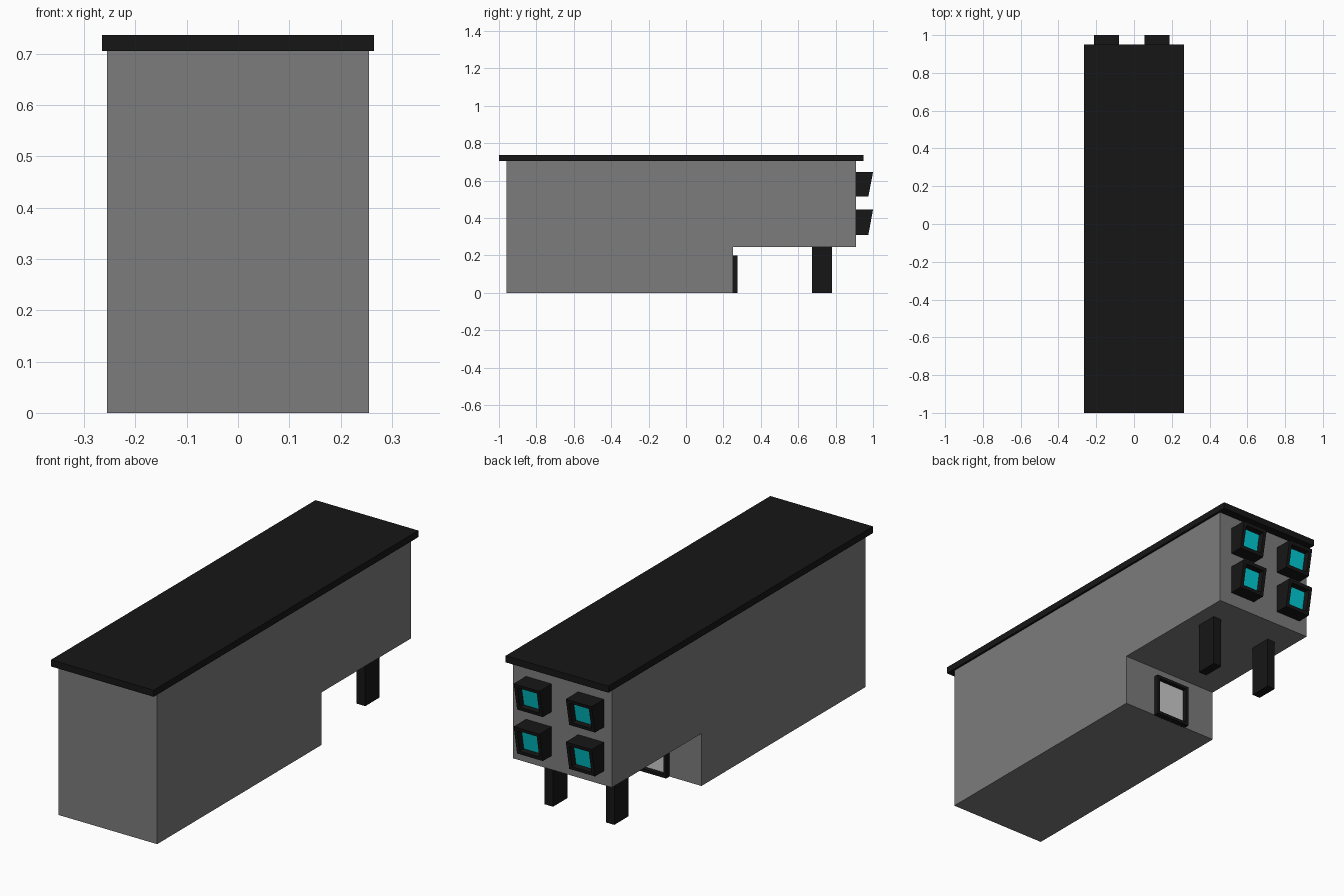
import bpy, bmesh

if "Cube" in bpy.data.objects:
    bpy.data.objects.remove(bpy.data.objects["Cube"])


def material(name, rgb):
    m = bpy.data.materials.new(name)
    m.diffuse_color = (*rgb, 1)
    m.use_nodes = True
    m.node_tree.nodes["Principled BSDF"].inputs["Base Color"].default_value = m.diffuse_color
    return m


WALL = material("wall_grey", (0.2, 0.2, 0.2))
BLACK = material("black_trim", (0.008, 0.008, 0.008))
GLASS = material("cyan_glass", (0.0, 0.6, 0.65))
PANEL = material("door_panel", (0.75, 0.75, 0.75))


def finish(bm, name, *mats):
    bmesh.ops.recalc_face_normals(bm, faces=bm.faces)
    me = bpy.data.meshes.new(name)
    bm.to_mesh(me)
    bm.free()
    for m in mats:
        me.materials.append(m)
    ob = bpy.data.objects.new(name, me)
    bpy.context.collection.objects.link(ob)
    return ob


def prism(x0, x1, profile):
    """Extrude a (y, z) side profile from x0 to x1."""
    bm = bmesh.new()
    face = bm.faces.new([bm.verts.new((x0, y, z)) for y, z in profile])
    ext = bmesh.ops.extrude_face_region(bm, geom=[face])
    verts = [v for v in ext["geom"] if isinstance(v, bmesh.types.BMVert)]
    bmesh.ops.translate(bm, verts=verts, vec=(x1 - x0, 0, 0))
    bmesh.ops.recalc_face_normals(bm, faces=bm.faces)
    return bm


def box_profile(y0, y1, z0, z1):
    return [(y0, z0), (y1, z0), (y1, z1), (y0, z1)]


def recessed(bm, name, rim, depth, pane):
    """Sink a coloured pane into the back (+y) face of a frame."""
    face = max(bm.faces, key=lambda f: f.normal.y)
    bmesh.ops.inset_region(bm, faces=[face], thickness=rim)
    ext = bmesh.ops.extrude_face_region(bm, geom=[face])
    verts = [v for v in ext["geom"] if isinstance(v, bmesh.types.BMVert)]
    inner = [f for f in ext["geom"] if isinstance(f, bmesh.types.BMFace)][0]
    if face.is_valid:
        bmesh.ops.delete(bm, geom=[face], context="FACES_ONLY")
    bmesh.ops.translate(bm, verts=verts, vec=(0, -depth, 0))
    inner.material_index = 1
    return finish(bm, name, BLACK, pane)


# Building body with an overhanging upper floor at the back
finish(prism(-0.255, 0.255, [(-0.96, 0), (0.25, 0), (0.25, 0.245),
                             (0.91, 0.245), (0.91, 0.707), (-0.96, 0.707)]),
       "building_body", WALL)

# Flat roof slab
finish(prism(-0.265, 0.265, box_profile(-1.0, 0.95, 0.705, 0.736)), "roof", BLACK)

# Pillars under the overhang
for side, x0, x1 in (("left", -0.176, -0.134), ("right", 0.14, 0.184)):
    finish(prism(x0, x1, box_profile(0.675, 0.78, 0, 0.25)), side + "_pillar", BLACK)

# Projecting windows with slanted fronts
for row, z0, z1 in (("lower", 0.31, 0.445), ("upper", 0.515, 0.645)):
    for side, x0, x1 in (("left", -0.213, -0.08), ("right", 0.056, 0.189)):
        bm = prism(x0, x1, [(0.905, z0), (0.975, z0), (1.0, z1), (0.905, z1)])
        recessed(bm, f"{row}_{side}_window", 0.023, 0.03, GLASS)

# Entrance door beneath the overhang
recessed(prism(-0.09, 0.09, box_profile(0.245, 0.275, 0, 0.2)),
         "door", 0.02, 0.02, PANEL)
